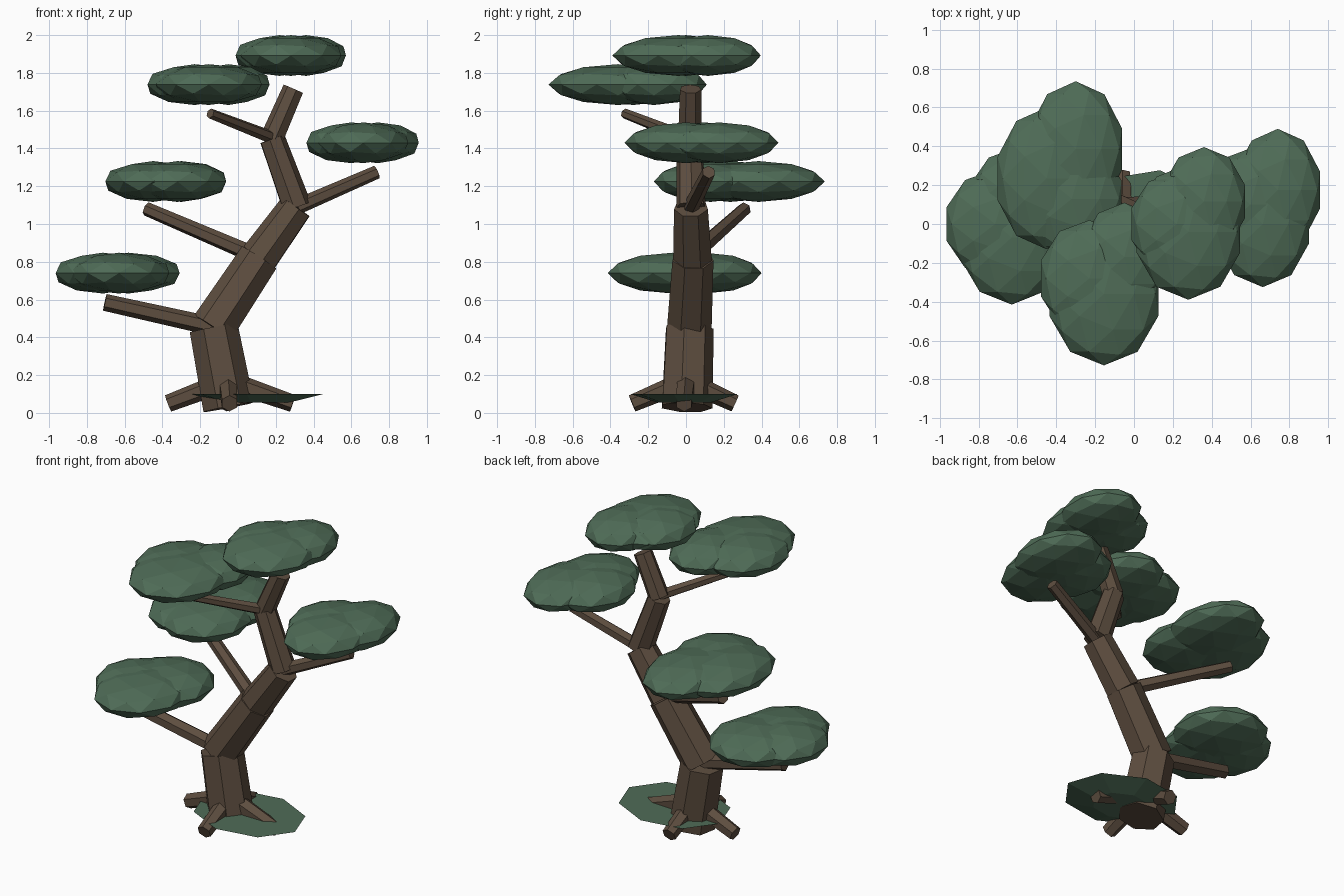
import bpy
import bmesh
from mathutils import Vector, Matrix

if "Cube" in bpy.data.objects:
    bpy.data.objects.remove(bpy.data.objects["Cube"], do_unlink=True)


def make_material(name, rgb):
    mat = bpy.data.materials.new(name)
    mat.use_nodes = True
    mat.diffuse_color = (*rgb, 1)
    mat.node_tree.nodes["Principled BSDF"].inputs["Base Color"].default_value = (*rgb, 1)
    return mat


BARK = make_material("brown_bark", (0.11, 0.075, 0.05))
LEAF = make_material("dark_green_leaves", (0.078, 0.15, 0.095))


def finish(bm, name, mat):
    mesh = bpy.data.meshes.new(name)
    bm.to_mesh(mesh)
    bm.free()
    mesh.materials.append(mat)
    obj = bpy.data.objects.new(name, mesh)
    bpy.context.collection.objects.link(obj)
    return obj


def limb(name, start, end, r_start, r_end, sides):
    """Tapered prism running from start to end."""
    a, b = Vector(start), Vector(end)
    axis = b - a
    turn = axis.to_track_quat("Z", "Y").to_matrix().to_4x4()
    bm = bmesh.new()
    bmesh.ops.create_cone(bm, cap_ends=True, segments=sides, radius1=r_start,
                          radius2=r_end, depth=axis.length,
                          matrix=Matrix.Translation((a + b) / 2) @ turn)
    return finish(bm, name, BARK)


def leaf_pad(name, z, lobes, thickness=0.108):
    """Cloud of flattened low-poly lobes sharing one level."""
    bm = bmesh.new()
    for x, y, rx, ry in lobes:
        shape = Matrix.Translation((x, y, z)) @ Matrix.Diagonal((rx, ry, thickness, 1))
        bmesh.ops.create_icosphere(bm, subdivisions=2, radius=1, matrix=shape)
    return finish(bm, name, LEAF)


# Crooked trunk, one prism per bend
bends = [(-0.05, 0, 0.03), (-0.13, 0.015, 0.45), (0.115, 0.035, 0.82),
         (0.31, 0.027, 1.09), (0.18, 0.02, 1.45), (0.295, 0.024, 1.715)]
radii = [(0.14, 0.132), (0.122, 0.112), (0.105, 0.092), (0.08, 0.07), (0.064, 0.058)]
for i, (r_low, r_high) in enumerate(radii):
    limb(f"trunk_segment_{i}", bends[i], bends[i + 1], r_low, r_high, 7)

# Side branches
limb("low_right_branch", (-0.12, 0.015, 0.455), (-0.705, -0.01, 0.585), 0.05, 0.045, 6)
limb("back_branch", (0.1, 0.03, 0.83), (-0.485, 0.31, 1.08), 0.045, 0.037, 6)
limb("left_branch", (0.31, 0.027, 1.09), (0.735, 0.12, 1.275), 0.042, 0.036, 6)
limb("front_branch", (0.2, 0.02, 1.45), (-0.147, -0.325, 1.585), 0.035, 0.027, 6)

# Four roots sloping into the ground
roots = {"right": (-0.37, 0.02), "left": (0.29, -0.01),
         "front": (-0.045, -0.285), "back": (-0.06, 0.26)}
for side, (x, y) in roots.items():
    limb(f"{side}_root", (-0.055, 0, 0.17), (x, y, 0.05), 0.055, 0.046, 6)

# Foliage pads
leaf_pad("low_right_foliage", 0.74, [(-0.63, -0.07, 0.28, 0.345),
                                     (-0.715, 0, 0.263, 0.28),
                                     (-0.58, 0.1, 0.285, 0.3)])
leaf_pad("back_foliage", 1.225, [(-0.3, 0.385, 0.25, 0.35),
                                 (-0.45, 0.235, 0.265, 0.365),
                                 (-0.32, 0.13, 0.27, 0.3)])
leaf_pad("left_foliage", 1.43, [(0.74, 0.175, 0.228, 0.315),
                                (0.663, 0, 0.25, 0.325),
                                (0.6, 0.1, 0.25, 0.29)])
leaf_pad("front_foliage", 1.738, [(-0.155, -0.36, 0.295, 0.368),
                                  (-0.23, -0.28, 0.262, 0.3),
                                  (-0.05, -0.17, 0.228, 0.28)])
leaf_pad("crown_foliage", 1.892, [(0.28, -0.04, 0.28, 0.35),
                                  (0.36, 0.116, 0.222, 0.28),
                                  (0.22, 0, 0.245, 0.27)])

# Thin moss patch around the base
bm = bmesh.new()
bmesh.ops.create_cone(bm, cap_ends=True, segments=8, radius1=0.5, radius2=1, depth=0.045,
                      matrix=Matrix.Translation((0.09, -0.01, 0.078))
                      @ Matrix.Rotation(-0.15, 4, "Z") @ Matrix.Diagonal((0.37, 0.29, 1, 1)))
finish(bm, "moss_patch", LEAF)
